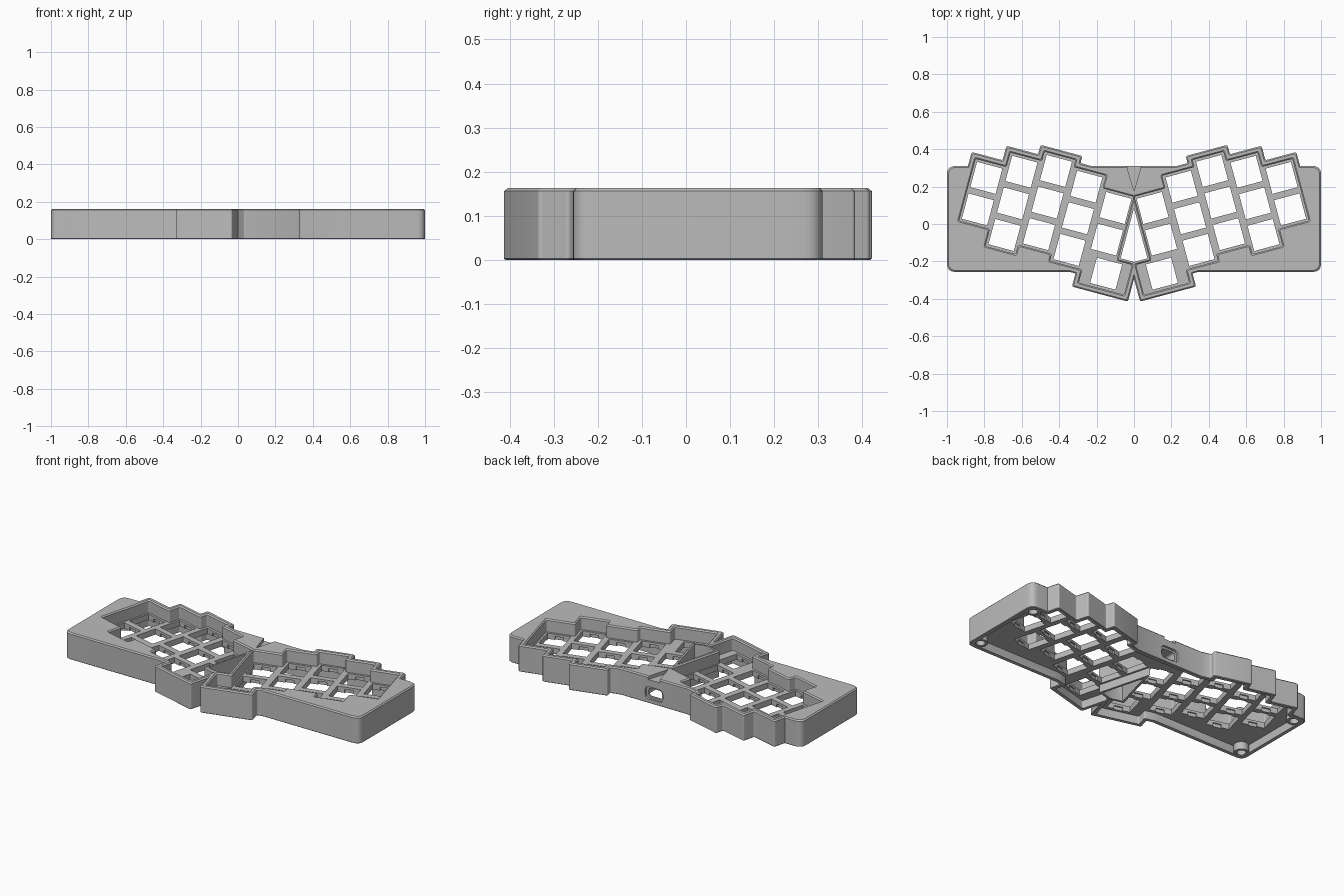
import bpy, bmesh, math
from mathutils import Vector

if "Cube" in bpy.data.objects:
    bpy.data.objects.remove(bpy.data.objects["Cube"])

TILT = math.radians(15)
S, C = math.sin(TILT), math.cos(TILT)
HEIGHT, FLOOR, CEILING = 0.163, 0.085, 0.05
PITCH, CELL = 0.175, 0.0875

grey = bpy.data.materials.new("case_grey")
grey.use_nodes = True
grey.diffuse_color = (0.5, 0.5, 0.5, 1)
grey.node_tree.nodes["Principled BSDF"].inputs["Base Color"].default_value = (0.5, 0.5, 0.5, 1)


def tilt(p, side):
    """Tilted half coordinates to model x, y."""
    u, v = p
    return (side * (u * C - v * S), u * S + v * C)


def offset(poly, d):
    """Move every edge of a counter-clockwise outline outwards by d."""
    out = []
    for i, p in enumerate(poly):
        p = Vector(p)
        a = (p - Vector(poly[i - 1])).normalized()
        b = (Vector(poly[(i + 1) % len(poly)]) - p).normalized()
        na, nb = Vector((a.y, -a.x)), Vector((b.y, -b.x))
        out.append(p + (na + nb) * (d / (1 + na.dot(nb))))
    return out


def rounded(poly, r, n=4):
    """Replace each corner by a short curve."""
    out = []
    for i, p in enumerate(poly):
        p = Vector(p)
        a = p + (Vector(poly[i - 1]) - p).normalized() * r
        b = p + (Vector(poly[(i + 1) % len(poly)]) - p).normalized() * r
        for k in range(n + 1):
            t = k / n
            out.append(a * (1 - t) ** 2 + p * 2 * t * (1 - t) + b * t * t)
    return out


def loft(name, stacks):
    """Closed solids, each a list of (outline, z) rings."""
    bm = bmesh.new()
    for rings in stacks:
        loops = [[bm.verts.new((p[0], p[1], z)) for p in ring] for ring, z in rings]
        for lo, hi in zip(loops, loops[1:]):
            for i in range(len(lo)):
                bm.faces.new((lo[i - 1], lo[i], hi[i], hi[i - 1]))
        bm.faces.new(loops[0])
        bm.faces.new(loops[-1])
    bmesh.ops.recalc_face_normals(bm, faces=bm.faces)
    mesh = bpy.data.meshes.new(name)
    bm.to_mesh(mesh)
    bm.free()
    mesh.materials.append(grey)
    ob = bpy.data.objects.new(name, mesh)
    bpy.context.collection.objects.link(ob)
    return ob


def prism(poly, z0, z1):
    return [(poly, z0), (poly, z1)]


def combine(tool, operation="DIFFERENCE"):
    mod = case.modifiers.new("combine", "BOOLEAN")
    mod.operation, mod.object, mod.solver = operation, tool, "EXACT"
    bpy.context.view_layer.objects.active = case
    bpy.ops.object.modifier_apply(modifier=mod.name)
    bpy.data.objects.remove(tool)


def rect(x0, x1, y0, y1):
    return [(x0, y0), (x1, y0), (x1, y1), (x0, y1)]


def circle(x, y, r, n=24):
    return [(x + r * math.cos(k * math.tau / n), y + r * math.sin(k * math.tau / n))
            for k in range(n)]


# Key columns: left edge, right edge, top key centre, number of keys
columns = [(0.036, 0.208, 0.057, 2), (0.208, 0.387, 0.127, 3), (0.387, 0.566, 0.166, 3),
           (0.566, 0.741, 0.114, 3), (0.741, 0.912, 0.034, 2)]
THUMB = (0.075, -0.295)
keys = [THUMB]
well = [(-0.05, -0.383), (0.208, -0.383)]
for u0, u1, top, count in columns:
    mid = u1 - 0.09 if u0 < 0.1 else (u0 + u1) / 2
    keys += [(mid, top - PITCH * k) for k in range(count)]
for u0, u1, top, count in columns[1:]:
    low = top - PITCH * (count - 1) - CELL
    well += [(u0, low), (u1, low)]
for u0, u1, top, count in reversed(columns):
    well += [(u1, top + CELL), (u0, top + CELL)]
well += [(0.036, -0.21), (-0.05, -0.21)]


def half(d, side, r=0.01):
    return [tilt(p, side) for p in rounded(offset(well, d), r)]


def chamfered(outline):
    """Outer body rings with a small chamfer at the foot and the top."""
    return [(outline(-0.003), 0), (outline(0), 0.003),
            (outline(0), HEIGHT - 0.007), (outline(-0.007), HEIGHT)]


# Outer body: wide base plus two tilted stepped halves
base = rect(-1, 1, -0.256, 0.31)
case = loft("keyboard_case", [chamfered(lambda d: rounded(offset(base, d), 0.045, 6))])
for side in (-1, 1):
    combine(loft("half_body", [chamfered(lambda d: half(d + 0.026, side))]), "UNION")

# Open pocket underneath
combine(loft("pocket", [prism(rounded(offset(base, -0.025), 0.035, 5), -0.02, CEILING)]))
for side in (-1, 1):
    combine(loft("half_pocket", [prism(half(0.003, side), -0.02, CEILING)]))

# Key wells with a chamfered rim
for side in (-1, 1):
    combine(loft("key_well", [[(half(-0.004, side), FLOOR), (half(-0.004, side), HEIGHT - 0.007),
                               (half(0.005, side), HEIGHT + 0.002)]]))


# Triangular opening between the halves, with its own wall
def triangle(u, v):
    x, y = tilt((u, v), 1)
    return [(0, u / S), (-x, y), (0, v / C), (x, y)]


combine(loft("centre_wall", [prism(triangle(0.036, -0.21), 0.002, FLOOR - 0.01)], ), "UNION")
combine(loft("centre_opening", [prism(triangle(0.022, -0.196), -0.02, HEIGHT + 0.02)]))

# Switch openings with clip notches in the lower part of the plate
for side in (-1, 1):
    for w, h, top in ((0.07, 0.07, FLOOR + 0.01), (0.026, 0.078, FLOOR - 0.014)):
        cells = [[tilt(p, side) for p in rect(u - w, u + w, v - h, v + h)] for u, v in keys]
        combine(loft("switch_openings", [prism(c, CEILING - 0.01, top) for c in cells]))

# Wedge notch in the top of the back edge
notch = [(0, 0.175), (0.045, 0.33), (-0.045, 0.33)]
combine(loft("back_notch", [prism(notch, HEIGHT - 0.02, HEIGHT + 0.02)]))


# Cable socket in the back wall: a recess and a smaller through opening
def socket(name, w, h, y0, y1):
    ob = loft(name, [prism(rounded(rect(-w, w, -h, h), h * 0.7), -y1, -y0)])
    for v in ob.data.vertices:
        x, y, z = v.co
        v.co = (x, -z, 0.062 + y)
    ob.data.flip_normals()
    bm = bmesh.new()
    bm.from_mesh(ob.data)
    bmesh.ops.recalc_face_normals(bm, faces=bm.faces)
    bm.to_mesh(ob.data)
    bm.free()
    return ob


combine(socket("socket_recess", 0.06, 0.038, 0.297, 0.35))
combine(socket("socket_opening", 0.045, 0.026, 0.22, 0.32))

# Hollow screw posts in the corners
posts = [(sx * 0.945, y) for sx in (-1, 1) for y in (-0.2, 0.255)]
for x, y in posts:
    combine(loft("screw_post", [prism(circle(x, y, 0.042), 0.004, CEILING + 0.01)]), "UNION")
    combine(loft("screw_hole", [prism(circle(x, y, 0.026), -0.02, CEILING + 0.005)]))

bpy.ops.object.select_all(action="DESELECT")
case.select_set(True)
bpy.context.view_layer.objects.active = case
bpy.ops.object.shade_smooth_by_angle(angle=math.radians(30))
